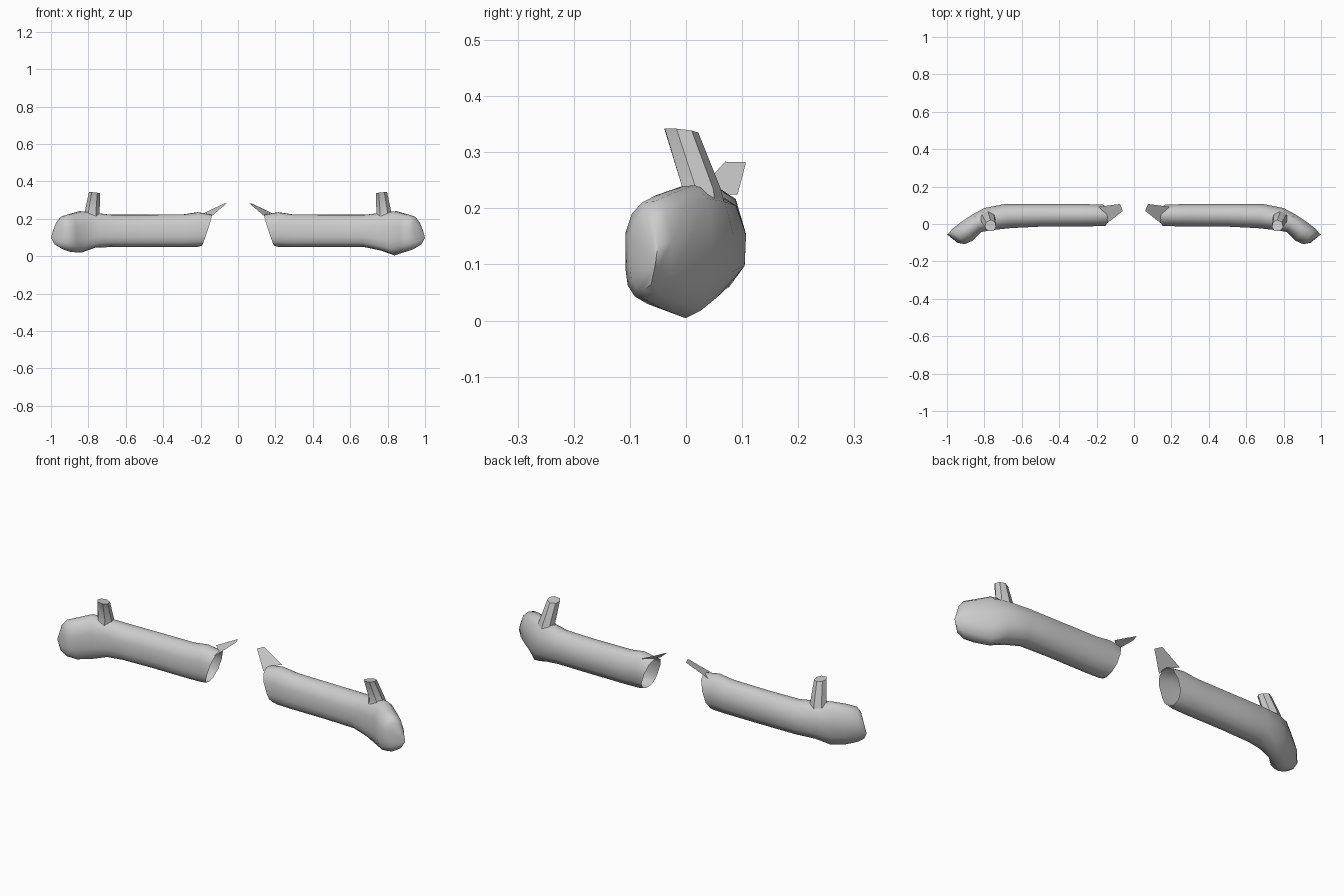
import bpy, bmesh
from mathutils import Vector

if "Cube" in bpy.data.objects:
    bpy.data.objects.remove(bpy.data.objects["Cube"])

# Cross-section outline: u = front to back, v = bottom to top
OUTLINE = [(0, .32), (0, .68), (.14, .88), (.36, .99), (.62, 1), (.86, .9),
           (1, .6), (.98, .28), (.75, .06), (.45, 0), (.2, .04), (.05, .15)]

# Stations: front x, front y, back x, back y, bottom z, top z
STATIONS = [(.165, -.010, .175, .105, .055, .222),
            (.215, -.012, .215, .105, .050, .235),
            (.290, -.014, .290, .107, .049, .224),
            (.500, -.014, .500, .107, .049, .222),
            (.660, -.022, .690, .107, .049, .222),
            (.735, -.030, .800, .085, .030, .232),
            (.815, -.042, .865, .050, .004, .241),
            (.865, -.090, .925, .010, .022, .225),
            (.905, -.108, .970, -.025, .036, .212),
            (.945, -.100, .992, -.050, .055, .190)]


def make(name, bm):
    me = bpy.data.meshes.new(name)
    bmesh.ops.recalc_face_normals(bm, faces=bm.faces[:])
    bm.to_mesh(me)
    bm.free()
    ob = bpy.data.objects.new(name, me)
    bpy.context.collection.objects.link(ob)
    bpy.ops.object.select_all(action='DESELECT')
    ob.select_set(True)
    bpy.context.view_layer.objects.active = ob
    bpy.ops.object.shade_smooth_by_angle(angle=.75)
    return ob


def loft(bm, rings, cap_start, cap_end):
    rows = [[bm.verts.new(p) for p in r] for r in rings]
    n = len(rows[0])
    for a, b in zip(rows, rows[1:]):
        for i in range(n):
            j = (i + 1) % n
            bm.faces.new((a[i], a[j], b[j], b[i]))
    if cap_start:
        bm.faces.new(rows[0])
    if cap_end:
        bm.faces.new(rows[-1])
    return rows


def build_side(label, s, drop):
    # Bumper bar: open slanted inner end, curled rounded outer end
    rings = []
    for k, (xf, yf, xb, yb, lo, hi) in enumerate(STATIONS):
        if k in (5, 6):
            lo += drop
        ring = []
        for u, v in OUTLINE:
            x = xf + (xb - xf) * u
            if k == 0:
                x += .025 - .055 * v
            if k == len(STATIONS) - 1:
                x -= .03 * max(0, v - .5)
            ring.append((s * x, yf + (yb - yf) * u, lo + (hi - lo) * v))
        rings.append(ring)
    bm = bmesh.new()
    rows = loft(bm, rings, False, False)
    tip = bm.verts.new((s * 1.0, -.055, .098))
    last = rows[-1]
    for i in range(len(last)):
        bm.faces.new((last[i], last[(i + 1) % len(last)], tip))
    make(label + "_bumper_bar", bm)

    # Thin tab at the inner end
    bm = bmesh.new()
    pts = [(.142, .005, .213), (.145, .05, .222), (.19, .092, .225),
           (.075, .107, .282), (.060, .070, .283)]
    bm.faces.new([bm.verts.new((s * x, y, z)) for x, y, z in pts])
    make(label + "_inner_tab", bm)

    # Forward-leaning upright: x centre, y centre, z, half width, half depth
    section = [(-1, -.3), (-.5, -1), (.5, -1), (1, -.3), (.8, .6), (0, 1), (-.8, .6)]
    levels = [(.785, .025, .185, .050, .050), (.780, .028, .235, .040, .034),
              (.767, -.008, .338, .030, .030)]
    rings = [[(s * (cx + a * w), cy + b * d,
               z + (.1 * a * w - .1 * b * d if k == 2 else 0)) for a, b in section]
             for k, (cx, cy, z, w, d) in enumerate(levels)]
    bm = bmesh.new()
    loft(bm, rings, False, True)
    make(label + "_upright", bm)


build_side("right", 1, 0)
build_side("left", -1, .015)
